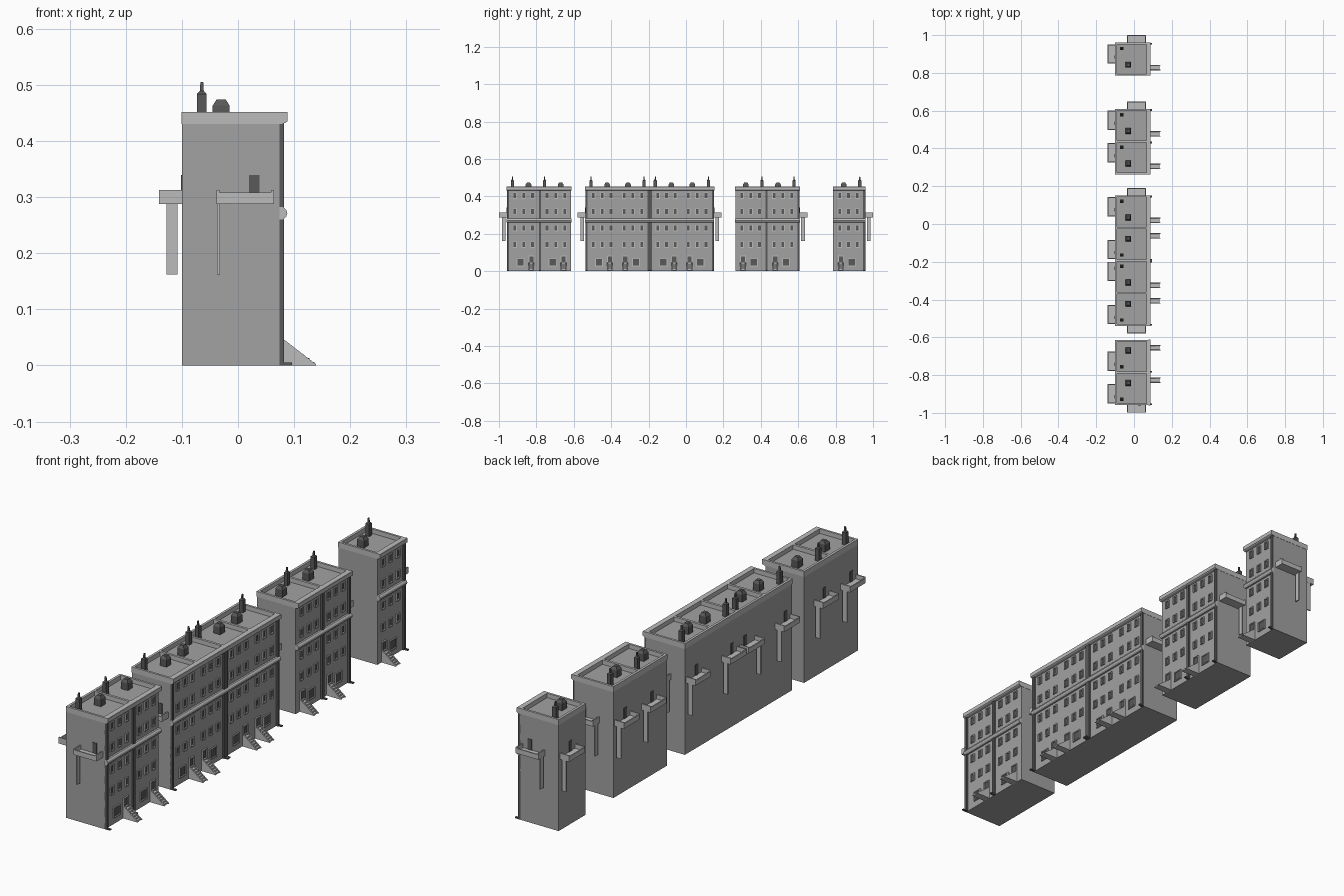
import bpy, bmesh
from mathutils import Vector

if "Cube" in bpy.data.objects:
    bpy.data.objects.remove(bpy.data.objects["Cube"])

W = 0.172                      # width of one house
XB, XF = -0.10, 0.074          # rear and front wall planes
GREYS = {'mid': 0.36, 'light': 0.5, 'dark': 0.1}
mats = {}
for n, g in GREYS.items():
    mats[n] = bpy.data.materials.new(n + "_grey")
    mats[n].diffuse_color = (g, g, g, 1)

parts = {}


def mesh_for(name, mat):
    if name not in parts:
        parts[name] = (bmesh.new(), mat)
    return parts[name][0]


def box(name, mat, x, y, z):
    """Box from (min, max) ranges, in any order."""
    frustum(name, mat, x, y, z, 0)


def frustum(name, mat, x, y, z, inset):
    bm = mesh_for(name, mat)
    (x0, x1), (y0, y1), (z0, z1) = sorted(x), sorted(y), sorted(z)
    rings = []
    for zz, i in ((z0, 0), (z1, inset)):
        rings.append([bm.verts.new(p) for p in (
            (x0 + i, y0 + i, zz), (x1 - i, y0 + i, zz), (x1 - i, y1 - i, zz), (x0 + i, y1 - i, zz))])
    a, b = rings
    bm.faces.new(a[::-1])
    bm.faces.new(b)
    for k in range(4):
        j = (k + 1) % 4
        bm.faces.new((a[k], a[j], b[j], b[k]))


def prism(name, mat, profile, y0, y1):
    """Extrude an x-z profile along y."""
    bm = mesh_for(name, mat)
    a = [bm.verts.new((x, y0, z)) for x, z in profile]
    b = [bm.verts.new((x, y1, z)) for x, z in profile]
    bm.faces.new(a)
    bm.faces.new(b[::-1])
    for k in range(len(a)):
        j = (k + 1) % len(a)
        bm.faces.new((a[k], b[k], b[j], a[j]))


def frame(x0, x1, yc, w, z0, z1, t, name):
    """Rectangular surround on the front wall."""
    for s in (-1, 1):
        box(name, 'light', (x0, x1), (yc + s * w / 2, yc + s * (w / 2 - t)), (z0, z1))
    box(name, 'light', (x0, x1), (yc - w / 2 + t, yc + w / 2 - t), (z1 - t, z1))
    box(name, 'light', (x0, x1 + 0.002), (yc - w / 2 + t, yc + w / 2 - t), (z0, z0 + t))


def escape(org, u, v):
    """Fire escape: u runs along the wall away from the ladder, v points outwards."""
    org, u, v = Vector(org), Vector(u), Vector(v)

    def b(name, mat, ur, vr, zr):
        p = org + u * ur[0] + v * vr[0]
        q = org + u * ur[1] + v * vr[1]
        box(name, mat, (p.x, q.x), (p.y, q.y), zr)
    L, D, t = 0.102, 0.041, 0.005
    b('escape_platform', 'light', (0, L), (0, D), (0.288, 0.296))
    b('escape_rail', 'light', (t, L - t), (D - t, D), (0.296, 0.308))
    for e in (0, L - t):
        b('escape_rail', 'light', (e, e + t), (0, D), (0.296, 0.313))
    b('escape_ladder', 'light', (0.001, 0.006), (0.008, 0.027), (0.162, 0.288))
    b('escape_door', 'dark', (0.058, 0.076), (-0.002, 0.002), (0.296, 0.339))


def house(yc, s):
    """One house; s = +1/-1 mirrors it along y."""
    Y = lambda d: yc + s * d
    h = W / 2
    # windows
    for z in (0.142, 0.23, 0.319, 0.404):
        for d in (-0.051, -0.004, 0.043):
            frame(XF, 0.079, Y(d), 0.022, z - 0.017, z + 0.017, 0.004, 'window_frame')
            box('window_pane', 'dark', (XF - 0.002, XF + 0.001),
                (Y(d) - 0.007, Y(d) + 0.007), (z - 0.013, z + 0.013))
    # basement window
    frame(XF, 0.079, Y(0.013), 0.042, 0.026, 0.068, 0.004, 'basement_frame')
    box('basement_window', 'dark', (XF - 0.002, XF + 0.002), (Y(-0.004), Y(0.03)), (0.03, 0.064))
    # entrance door and stoop
    yd = Y(-0.045)
    frame(XF, 0.08, yd, 0.03, 0.043, 0.083, 0.004, 'door_frame')
    box('front_door', 'dark', (XF - 0.002, XF + 0.002), (yd - 0.011, yd + 0.011), (0.045, 0.079))
    for k in (-1, 1):
        prism('stoop_side', 'light', [(XF, 0), (0.139, 0), (0.139, 0.002), (0.082, 0.046), (XF, 0.046)],
              yd + k * 0.010, yd + k * 0.015)
    for i in range(6):
        box('stoop_step', 'light', (XF, 0.136 - i * 0.009), (yd - 0.0105, yd + 0.0105),
            (i * 0.0065, (i + 1) * 0.0065))
    # drainpipe strip with foot
    box('drainpipe', 'dark', (XF - 0.002, 0.082), (Y(h), Y(h - 0.012)), (0, 0.431))
    box('drainpipe_foot', 'dark', (XF, 0.096), (Y(h), Y(h - 0.009)), (0, 0.005))
    # rooftop flue and vent
    px, py = -0.0645, Y(0.056)

    def stack(cx, cy, r, z0, z1, i, name):
        frustum(name, 'dark', (cx - r, cx + r), (cy - r, cy + r), (z0, z1), i)
    stack(px, py, 0.0085, 0.43, 0.484, 0, 'chimney_flue')
    stack(px, py, 0.0085, 0.484, 0.489, 0.005, 'chimney_flue')
    stack(px, py, 0.0035, 0.489, 0.505, 0.001, 'chimney_flue')
    stack(-0.03, Y(-0.03), 0.015, 0.43, 0.463, 0, 'roof_vent')
    stack(-0.03, Y(-0.03), 0.015, 0.463, 0.474, 0.007, 'roof_vent')


# terraces: start y and mirror direction of each house
terraces = [(-0.958, (-1, -1)), (-0.538, (-1, 1, -1, 1)), (0.264, (1, 1)), (0.787, (1,))]
for y0, dirs in terraces:
    y1 = y0 + W * len(dirs)
    box('terrace_walls', 'mid', (XB, XF), (y0, y1), (0, 0.434))
    # parapet with dividers between houses
    box('parapet', 'light', (XB - 0.001, XB + 0.009), (y0 - 0.001, y1 + 0.001), (0.43, 0.452))
    box('parapet', 'light', (0.066, 0.076), (y0 - 0.001, y1 + 0.001), (0.43, 0.452))
    for i in range(len(dirs) + 1):
        yy = y0 + i * W
        a = yy - 0.001 if i == 0 else yy - (0.008 if i == len(dirs) else 0.005)
        b = yy + 0.001 if i == len(dirs) else yy + (0.008 if i == 0 else 0.005)
        box('parapet', 'light', (XB + 0.009, 0.066), (a, b), (0.43, 0.452))
    # cornice and rounded string course
    prism('cornice', 'light', [(0.076, 0.43), (0.084, 0.432), (0.088, 0.435), (0.088, 0.451),
                               (0.087, 0.452), (0.076, 0.452)], y0 - 0.002, y1 + 0.002)
    prism('string_course', 'light', [(XF, 0.26), (0.081, 0.26), (0.086, 0.265), (0.088, 0.271),
                                     (0.086, 0.277), (0.081, 0.282), (XF, 0.282)], y0 - 0.001, y1 + 0.001)
    for i, s in enumerate(dirs):
        yc = y0 + W * (i + 0.5)
        house(yc, s)
        # rear escape; one house has its ladder at the other end
        if y0 == -0.538 and i == 1:
            escape((XB, yc - 0.022, 0), (0, 1, 0), (-1, 0, 0))
        else:
            escape((XB, yc + (0.078 if s > 0 else 0.024), 0), (0, -1, 0), (-1, 0, 0))
    # end-wall escapes
    if dirs[0] < 0:
        escape((-0.038, y0, 0), (1, 0, 0), (0, -1, 0))
    if dirs[-1] > 0:
        escape((-0.038, y1, 0), (1, 0, 0), (0, 1, 0))

for name, (bm, mat) in parts.items():
    bmesh.ops.recalc_face_normals(bm, faces=bm.faces)
    me = bpy.data.meshes.new(name)
    bm.to_mesh(me)
    bm.free()
    me.materials.append(mats[mat])
    bpy.context.collection.objects.link(bpy.data.objects.new(name, me))

for m in bpy.data.materials:
    if m.users and not m.is_grease_pencil:
        m.use_nodes = True
        m.node_tree.nodes["Principled BSDF"].inputs["Base Color"].default_value = m.diffuse_color
